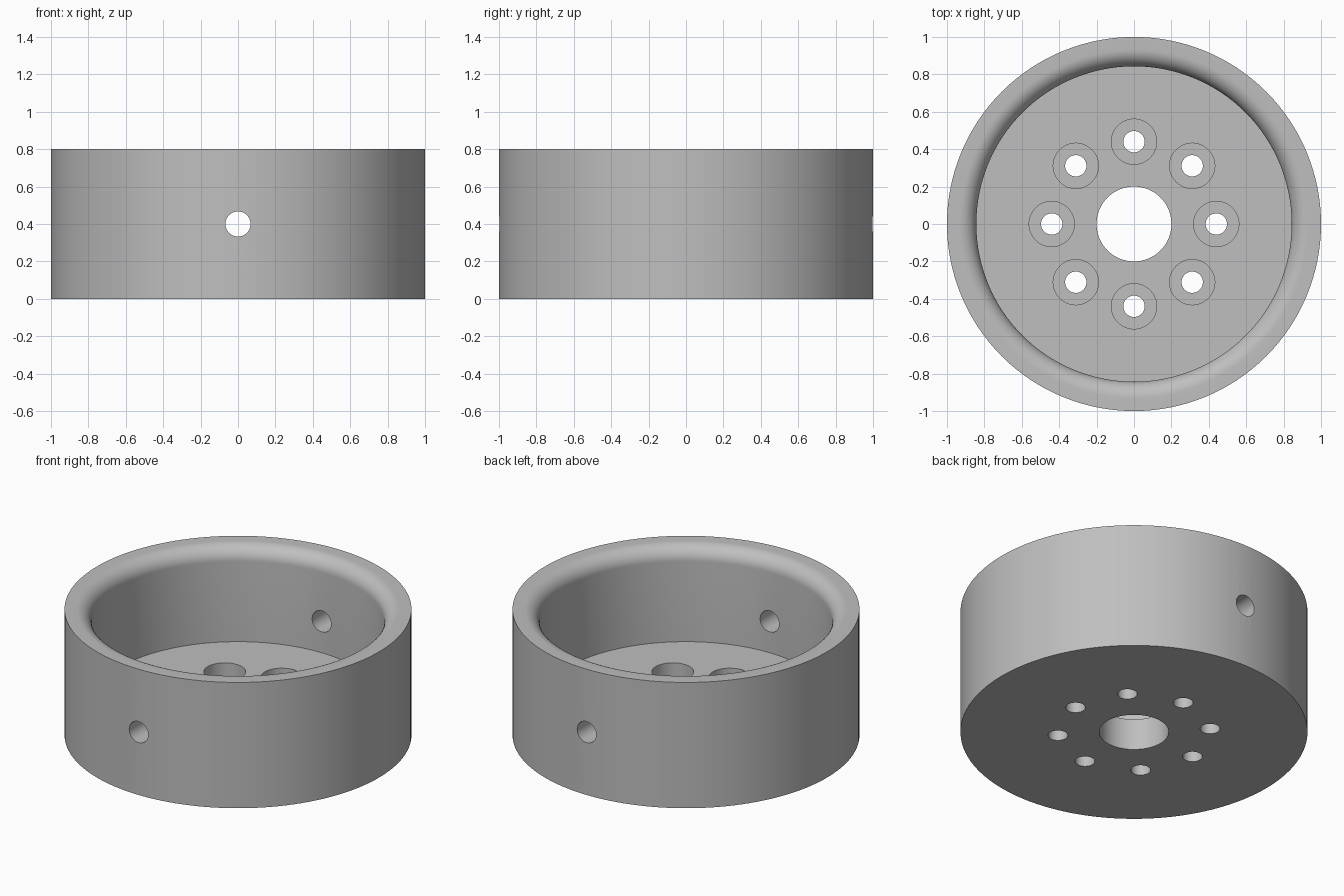
import bpy, bmesh, math

if "Cube" in bpy.data.objects:
    bpy.data.objects.remove(bpy.data.objects["Cube"])

SEG = 128
grey = bpy.data.materials.new("plain grey")
grey.diffuse_color = (0.52, 0.52, 0.52, 1)
grey.use_nodes = True
grey.node_tree.nodes["Principled BSDF"].inputs["Base Color"].default_value = grey.diffuse_color


def lathe(name, profile):
    """Spin a closed (radius, z) profile around the z axis."""
    bm = bmesh.new()
    rings = []
    for i in range(SEG):
        a = 2 * math.pi * i / SEG
        rings.append([bm.verts.new((r * math.cos(a), r * math.sin(a), z)) for r, z in profile])
    n = len(profile)
    for i in range(SEG):
        a, b = rings[i], rings[(i + 1) % SEG]
        for j in range(n):
            k = (j + 1) % n
            bm.faces.new((a[j], b[j], b[k], a[k]))
    bmesh.ops.recalc_face_normals(bm, faces=bm.faces)
    mesh = bpy.data.meshes.new(name)
    bm.to_mesh(mesh)
    bm.free()
    mesh.materials.append(grey)
    ob = bpy.data.objects.new(name, mesh)
    bpy.context.collection.objects.link(ob)
    return ob


def drill(target, name, radius, depth, location, rotation=(0, 0, 0)):
    """Cut a round hole into the target and remove the cutter."""
    bpy.ops.mesh.primitive_cylinder_add(vertices=48, radius=radius, depth=depth,
                                        location=location, rotation=rotation)
    cutter = bpy.context.object
    cutter.name = name
    cutter.hide_render = True
    cutter.data.materials.append(grey)
    bpy.context.view_layer.objects.active = target
    mod = target.modifiers.new(name, 'BOOLEAN')
    mod.operation = 'DIFFERENCE'
    mod.solver = 'EXACT'
    mod.object = cutter
    bpy.ops.object.modifier_apply(modifier=mod.name)
    bpy.data.objects.remove(cutter, do_unlink=True)


# Cup body: base with centre bore, straight wall, rounded inner lip
INNER, LIP, TOP, FLOOR = 0.843, 0.09, 0.8, 0.2
lip = [(INNER + LIP * (1 - math.cos(t)), TOP - LIP * (1 - math.sin(t)))
       for t in (math.pi / 2 * i / 12 for i in range(13))]
hub = lathe("hub_cup", [(0.2, 0), (0.2, FLOOR), (INNER, FLOOR)] + lip + [(1, TOP), (1, 0)])

# Eight counterbored bolt holes
for i in range(8):
    a = math.pi / 4 * i
    x, y = 0.44 * math.cos(a), 0.44 * math.sin(a)
    drill(hub, "counterbore_cutter", 0.121, 0.2, (x, y, 0.2))
    drill(hub, "bolt_hole_cutter", 0.057, 0.6, (x, y, 0.1))

# Cross hole through the front and back walls
drill(hub, "cross_hole_cutter", 0.067, 2.4, (0, 0, 0.4), (math.pi / 2, 0, 0))

# Smooth shading with crisp edges
bpy.ops.object.select_all(action='DESELECT')
hub.select_set(True)
bpy.context.view_layer.objects.active = hub
bpy.ops.object.shade_smooth_by_angle(angle=math.radians(30))
